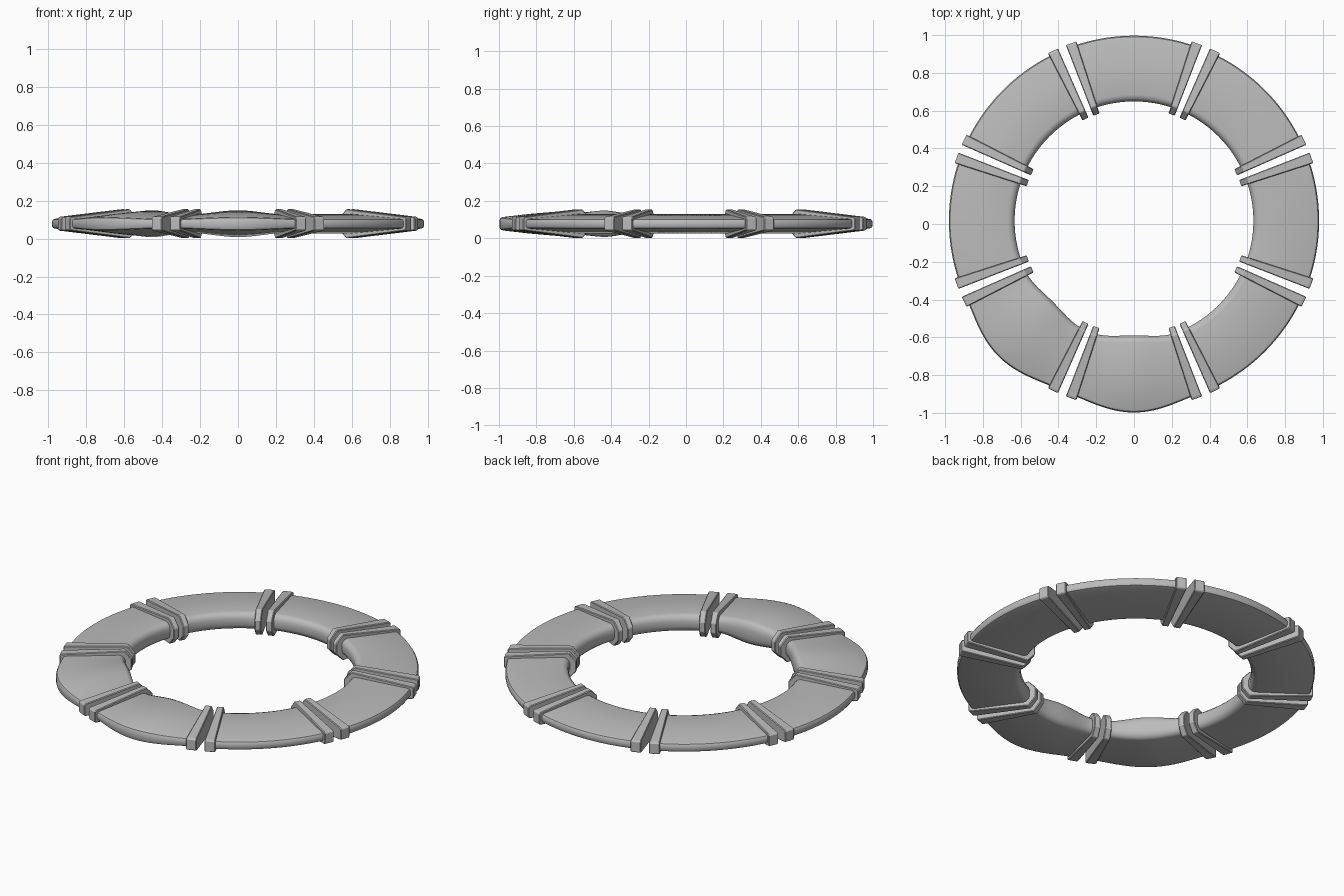
import bpy, bmesh
from math import sin, cos, pi, radians

cube = bpy.data.objects.get("Cube")
if cube:
    bpy.data.objects.remove(cube)

CENTRE_Y, CENTRE_Z = 0.017, 0.078

grey = bpy.data.materials.new("stone grey")
grey.use_nodes = True
colour = (0.5, 0.5, 0.5, 1)
grey.diffuse_color = colour
grey.node_tree.nodes["Principled BSDF"].inputs["Base Color"].default_value = colour


def mirrored(half):
    """Close an upper (radius, height) half profile with its lower mirror."""
    return half + [(r, -z) for r, z in reversed(half)]


# Radial cross-sections, inner edge to outer edge
BODY = mirrored([(0.632, 0.018), (0.638, 0.034), (0.65, 0.046), (0.668, 0.051),
                 (0.82, 0.038), (0.962, 0.026), (0.974, 0.022), (0.98, 0.012)])
PLATE = mirrored([(0.597, 0.03), (0.64, 0.077), (0.985, 0.037), (0.997, 0.032)])


def sweep(name, profile, middle, start, end, steps, swell=0.0, bevel=0.0):
    """Sweep a cross-section along an arc; swell fattens the middle of it."""
    bm = bmesh.new()
    rings = []
    for i in range(steps + 1):
        t = i / steps
        angle = radians(middle + start + (end - start) * t)
        fat = swell * sin(pi * t) ** 1.5
        ring = []
        for r, z in profile:
            r += fat * (0.035 if r > 0.8 else -0.025)
            z *= 1 + 0.38 * fat
            ring.append(bm.verts.new((r * cos(angle), r * sin(angle), z)))
        rings.append(ring)
    count = len(profile)
    for a, b in zip(rings, rings[1:]):
        for j in range(count):
            k = (j + 1) % count
            bm.faces.new((a[j], a[k], b[k], b[j]))
    bm.faces.new(rings[0])
    bm.faces.new(rings[-1])
    bmesh.ops.recalc_face_normals(bm, faces=bm.faces)
    mesh = bpy.data.meshes.new(name)
    bm.to_mesh(mesh)
    bm.free()
    mesh.materials.append(grey)
    obj = bpy.data.objects.new(name, mesh)
    obj.location = (0, CENTRE_Y, CENTRE_Z)
    bpy.context.collection.objects.link(obj)
    if bevel:
        mod = obj.modifiers.new("edge bevel", "BEVEL")
        mod.width = bevel
        mod.segments = 1
    else:
        bpy.ops.object.select_all(action="DESELECT")
        obj.select_set(True)
        bpy.context.view_layer.objects.active = obj
        bpy.ops.object.shade_smooth_by_angle(angle=radians(35))
    return obj


# Eight ring segments, each capped by two wedge plates; two segments swell
SWOLLEN = ("front", "front_right")
NAMES = ("left", "back_left", "back", "back_right",
         "right", "front_right", "front", "front_left")
for index, side in enumerate(NAMES):
    middle = index * 45
    sweep(side + "_segment", BODY, middle, -18.5, 18.5, 20,
          swell=1.0 if side in SWOLLEN else 0.0)
    for end, sign in (("first", -1), ("second", 1)):
        sweep(f"{side}_{end}_end_plate", PLATE, middle, sign * 17.8, sign * 21.2, 1,
              bevel=0.004)
